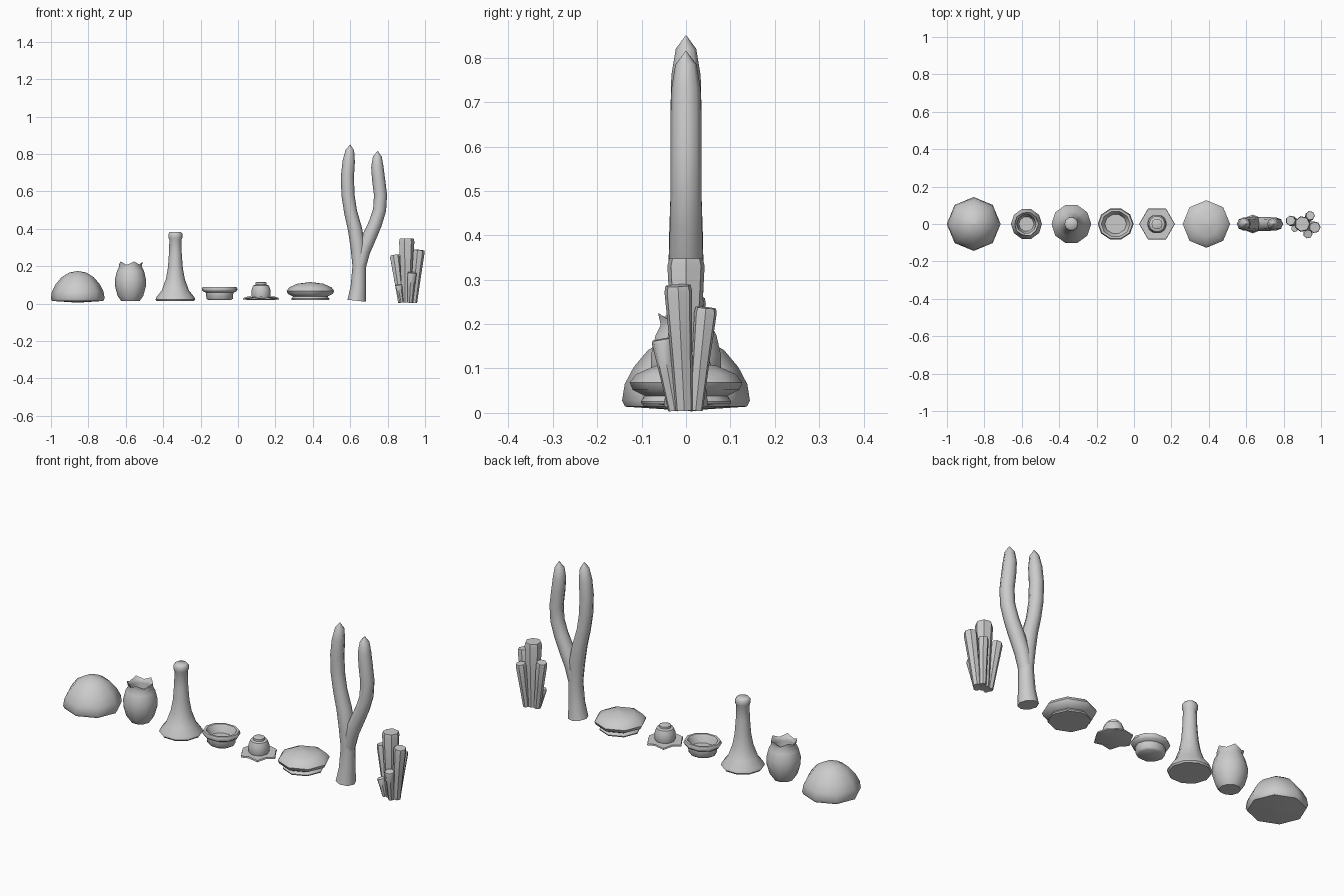
import bpy, bmesh
from math import cos, sin, pi, radians
from mathutils import Vector

if "Cube" in bpy.data.objects:
    bpy.data.objects.remove(bpy.data.objects["Cube"])


def finish(name, bm, angle=50):
    """Turn a bmesh into a smooth-shaded object."""
    bmesh.ops.remove_doubles(bm, verts=bm.verts, dist=1e-5)
    bmesh.ops.recalc_face_normals(bm, faces=bm.faces)
    me = bpy.data.meshes.new(name)
    bm.to_mesh(me)
    bm.free()
    ob = bpy.data.objects.new(name, me)
    bpy.context.collection.objects.link(ob)
    bpy.ops.object.select_all(action='DESELECT')
    ob.select_set(True)
    bpy.context.view_layer.objects.active = ob
    bpy.ops.object.shade_smooth_by_angle(angle=radians(angle))
    return ob


def bridge(bm, rings):
    """Skin consecutive rings and cap both ends."""
    n = len(rings[0])
    for a, b in zip(rings, rings[1:]):
        for i in range(n):
            j = (i + 1) % n
            bm.faces.new((a[i], a[j], b[j], b[i]))
    bm.faces.new(rings[0])
    bm.faces.new(rings[-1])


def lathe(name, x, profile, n=8, squash=1, wavy=None, dr=0, dz=0):
    """Revolve (radius, z) pairs; rings listed in wavy get every other vertex shifted."""
    bm = bmesh.new()
    rings = []
    for k, (r, z) in enumerate(profile):
        ring = []
        for i in range(n):
            odd = i % 2 if wavy and k in wavy else 0
            rr, a = r + dr * odd, 2 * pi * i / n
            ring.append(bm.verts.new((x + rr * cos(a), squash * rr * sin(a), z + dz * odd)))
        rings.append(ring)
    bridge(bm, rings)
    return finish(name, bm)


def tube(bm, path, n=8):
    """Sweep a ring along (x, y, z, radius) points."""
    pts = [Vector(p[:3]) for p in path]
    rings = []
    for k, p in enumerate(pts):
        t = (pts[min(k + 1, len(pts) - 1)] - pts[max(k - 1, 0)]).normalized()
        v = t.cross(Vector((1, 0, 0))).normalized()
        u = v.cross(t)
        rings.append([bm.verts.new(p + path[k][3] * (u * cos(2 * pi * i / n) + v * sin(2 * pi * i / n)))
                      for i in range(n)])
    bridge(bm, rings)


# Brain-like dome
lathe("dome_coral", -0.857, [(.002, .005), (.137, .014), (.144, .028), (.138, .065), (.118, .103),
                             (.086, .141), (.045, .166), (.002, .174)])

# Barrel with a hollow mouth and jagged rim
lathe("barrel_sponge", -0.575, [(.05, .015), (.068, .04), (.082, .09), (.083, .13), (.072, .175),
                                (.06, .198), (.066, .225), (.053, .205), (.05, .19), (.055, .12),
                                (.04, .06)], n=10, wavy=(6,), dr=-.004, dz=-.018)

# Flared pillar
lathe("flared_pillar", -0.335, [(.1, .014), (.106, .022), (.102, .034), (.073, .07), (.051, .13),
                                (.04, .19), (.034, .27), (.032, .34), (.037, .352), (.037, .374),
                                (.028, .384)], n=10)

# Low bowl with a thick rim
lathe("bowl_sponge", -0.098, [(.06, .018), (.071, .026), (.073, .058), (.09, .066), (.096, .076),
                              (.09, .09), (.077, .09), (.068, .075), (.058, .05)],
      n=10, squash=.9)

# Rounded bud on a thin ruffled plate
lathe("ruffled_plate", 0.123, [(.05, .018), (.096, .022), (.094, .03), (.045, .034)],
      n=12, wavy=(1, 2), dr=-.013, dz=.008)
lathe("bud", 0.123, [(.046, .025), (.052, .045), (.05, .075), (.042, .097), (.029, .101),
                     (.029, .112), (.022, .115)], n=10)

# Cushion with a narrow foot
lathe("cushion_coral", 0.387, [(.1, .02), (.102, .026), (.092, .038), (.12, .052), (.127, .068),
                               (.113, .087), (.07, .106), (.002, .115)])

# Forked branch: trunk with left arm, plus right arm
bm = bmesh.new()
left = [(.635, .015, .05), (.643, .09, .041), (.648, .2, .036), (.642, .3, .04), (.625, .4, .038),
        (.602, .49, .035), (.588, .58, .035), (.585, .68, .035), (.592, .76, .033),
        (.598, .82, .023), (.6, .85, .001)]
right = [(.646, .18, .033), (.67, .28, .037), (.704, .36, .038), (.735, .43, .036), (.757, .5, .035),
         (.762, .58, .035), (.752, .66, .035), (.745, .73, .033), (.745, .785, .024), (.747, .815, .001)]
for arm in (left, right):
    tube(bm, [(x, 0, z, r) for x, z, r in arm])
finish("forked_branch", bm)

# Cluster of flaring pipes: base xy, top xy, height, top radius
bm = bmesh.new()
pipes = [((.9, 0), (.9, 0), .348, .043),
         ((.938, -.004), (.967, -.018), .287, .032),
         ((.872, .006), (.837, .018), .26, .028),
         ((.925, .022), (.942, .045), .237, .026),
         ((.92, -.025), (.93, -.054), .166, .025),
         ((.875, -.015), (.858, -.024), .1, .019)]
for (bx, by), (tx, ty), h, r in pipes:
    base, top = Vector((bx, by, .006)), Vector((tx, ty, h))
    tube(bm, [(*base.lerp(top, t), r * s) for t, s in
              ((0, .62), (.5, .8), (.95, 1), (1, .9))], n=7)
finish("pipe_cluster", bm)
